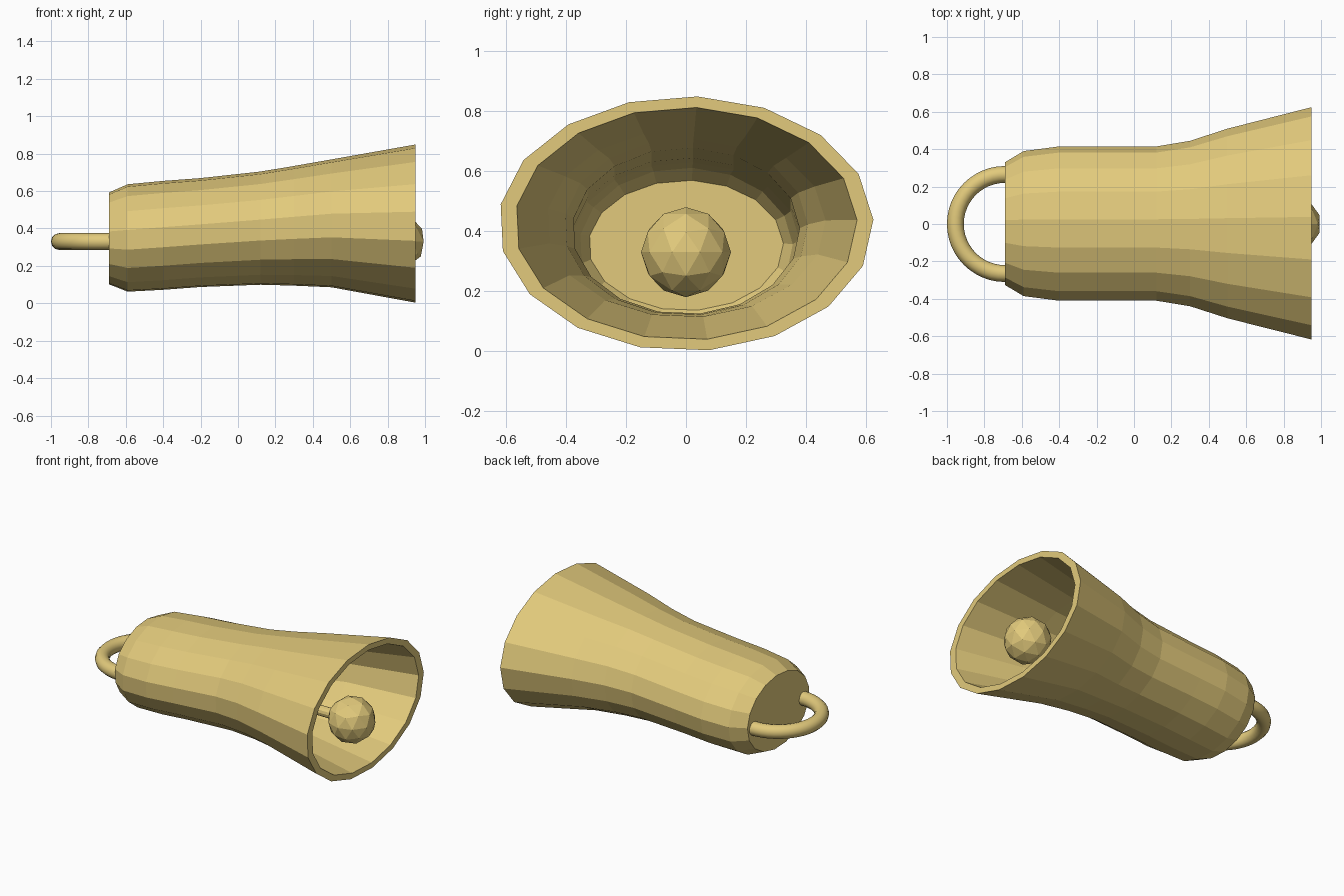
import bpy, bmesh, math
from mathutils import Matrix

cube = bpy.data.objects.get("Cube")
if cube:
    bpy.data.objects.remove(cube)

brass = bpy.data.materials.new("brass")
brass.use_nodes = True
brass.diffuse_color = (0.76, 0.59, 0.2, 1)
brass.node_tree.nodes["Principled BSDF"].inputs["Base Color"].default_value = brass.diffuse_color

SIDES = 17
AXIS_Z = 0.33  # height of the clapper and handle

# Bell stations along x: x, half width, bottom, top
STATIONS = [
    (-0.69, 0.33, 0.10, 0.593),
    (-0.59, 0.39, 0.06, 0.637),
    (-0.40, 0.415, 0.07, 0.655),
    (-0.20, 0.415, 0.085, 0.67),
    (0.12, 0.415, 0.097, 0.705),
    (0.30, 0.445, 0.092, 0.735),
    (0.50, 0.51, 0.083, 0.77),
    (0.95, 0.625, 0.0, 0.85),
]


def finish(name, bm):
    bmesh.ops.recalc_face_normals(bm, faces=bm.faces[:])
    mesh = bpy.data.meshes.new(name)
    bm.to_mesh(mesh)
    bm.free()
    mesh.materials.append(brass)
    obj = bpy.data.objects.new(name, mesh)
    bpy.context.collection.objects.link(obj)
    return obj


def oval(bm, x, half_width, low, high, scale=1.0):
    ring = []
    for i in range(SIDES):
        a = math.tau * i / SIDES + math.radians(1.8)
        ring.append(bm.verts.new((x, half_width * scale * math.cos(a),
                                  (low + high) / 2 + (high - low) / 2 * scale * math.sin(a))))
    return ring


def skin(bm, rings):
    n = len(rings[0])
    for a, b in zip(rings, rings[1:]):
        for i in range(n):
            j = (i + 1) % n
            bm.faces.new((a[i], a[j], b[j], b[i]))


# Bell: outer wall, rim, inner wall and floor as one closed skin
bm = bmesh.new()
rings = [oval(bm, *s) for s in STATIONS]
rings += [oval(bm, *s, scale=0.913) for s in reversed(STATIONS[1:])]
rings.append(oval(bm, -0.65, 0.325, 0.135, 0.57))
skin(bm, rings)
bm.faces.new(rings[0])
bm.faces.new(rings[-1])
finish("bell_body", bm)

# Handle: half ring on the closed end
bm = bmesh.new()
rings = []
for k in range(25):
    t = math.pi * (0.5 + k / 24)
    ring = []
    for i in range(12):
        a = math.tau * i / 12
        r = 0.265 + 0.045 * math.cos(a)
        ring.append(bm.verts.new((-0.69 + r * math.cos(t), r * math.sin(t),
                                  AXIS_Z + 0.045 * math.sin(a))))
    rings.append(ring)
skin(bm, rings)
bm.faces.new(rings[0])
bm.faces.new(rings[-1])
handle = finish("handle", bm)
bpy.ops.object.select_all(action="DESELECT")
handle.select_set(True)
bpy.context.view_layer.objects.active = handle
bpy.ops.object.shade_smooth_by_angle(angle=math.radians(35))

# Clapper rod, running from the floor into the ball
bm = bmesh.new()
place = Matrix.Translation((0.07, 0, AXIS_Z)) @ Matrix.Rotation(math.pi / 2, 4, "Y")
bmesh.ops.create_cone(bm, cap_ends=True, segments=12, radius1=0.033, radius2=0.033,
                      depth=1.45, matrix=place)
finish("clapper_rod", bm)

# Clapper ball
bm = bmesh.new()
bmesh.ops.create_icosphere(bm, subdivisions=2, radius=0.15,
                           matrix=Matrix.Translation((0.85, 0, AXIS_Z)))
finish("clapper_ball", bm)
